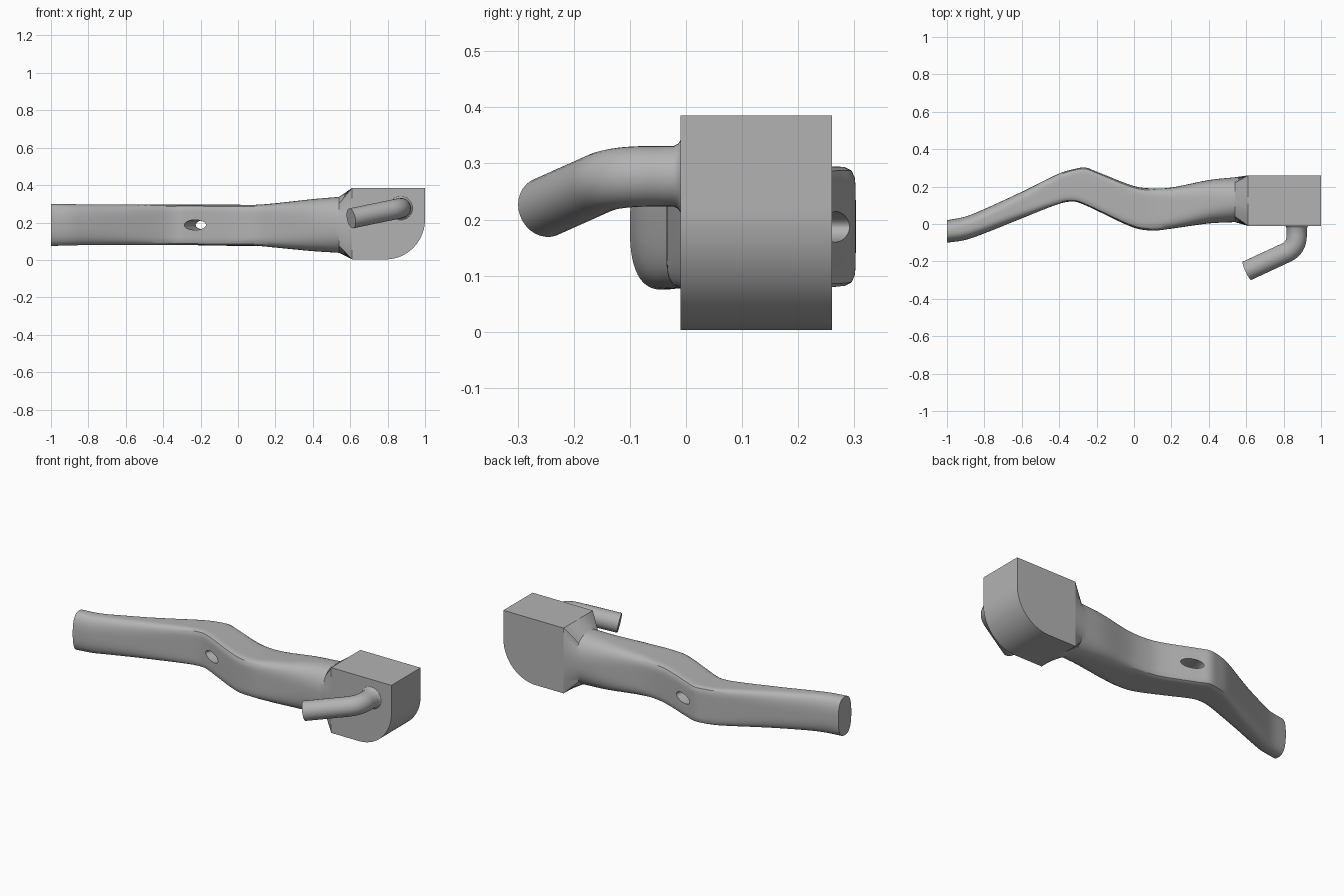
import bpy, bmesh, math
from mathutils import Vector, Matrix

cube = bpy.data.objects.get("Cube")
if cube:
    bpy.data.objects.remove(cube)

grey = bpy.data.materials.new("plain grey")
grey.use_nodes = True
colour = (0.45, 0.45, 0.45, 1)
grey.diffuse_color = colour
grey.node_tree.nodes["Principled BSDF"].inputs["Base Color"].default_value = colour


def finish(bm, name):
    """Turn a bmesh into a named grey object."""
    bmesh.ops.recalc_face_normals(bm, faces=bm.faces)
    mesh = bpy.data.meshes.new(name)
    bm.to_mesh(mesh)
    bm.free()
    mesh.materials.append(grey)
    obj = bpy.data.objects.new(name, mesh)
    bpy.context.collection.objects.link(obj)
    return obj


def activate(obj):
    bpy.ops.object.select_all(action='DESELECT')
    obj.select_set(True)
    bpy.context.view_layer.objects.active = obj


def smooth(obj, degrees=25):
    activate(obj)
    bpy.ops.object.shade_smooth_by_angle(angle=math.radians(degrees))


def loft(rings, name):
    """Skin a list of closed rings and cap both ends."""
    bm = bmesh.new()
    loops = [[bm.verts.new(p) for p in ring] for ring in rings]
    for a, b in zip(loops, loops[1:]):
        for i in range(len(a)):
            j = (i + 1) % len(a)
            bm.faces.new((a[i], a[j], b[j], b[i]))
    bm.faces.new(loops[0])
    bm.faces.new(loops[-1])
    return finish(bm, name)


def section(x, y_low, y_high, z_low, z_high, power, count=64):
    """Superellipse slice; a high power gives a squarer shape."""
    ring = []
    for i in range(count):
        angle = math.tau * i / count
        c, s = math.cos(angle), math.sin(angle)
        r = (abs(c) ** power + abs(s) ** power) ** (-1 / power)
        ring.append(Vector((x,
                            (y_low + y_high) / 2 + r * c * (y_high - y_low) / 2,
                            (z_low + z_high) / 2 + r * s * (z_high - z_low) / 2)))
    return ring


def spline(rows, steps):
    """Smoothly interpolate rows whose first value is the position."""
    def slope(k, c):
        a, b = rows[max(k - 1, 0)], rows[min(k + 1, len(rows) - 1)]
        return (b[c] - a[c]) / (b[0] - a[0])
    result = []
    for k in range(len(rows) - 1):
        p, q = rows[k], rows[k + 1]
        h = q[0] - p[0]
        for step in range(steps):
            t = step / steps
            ease = t * t * (3 - 2 * t)
            row = [p[0] + h * t]
            for c in range(1, len(p)):
                row.append(p[c] + (q[c] - p[c]) * ease
                           + h * slope(k, c) * t * (1 - t) ** 2
                           - h * slope(k + 1, c) * t * t * (1 - t))
            result.append(row)
    return result + [rows[-1]]


# Handle: position, y range, z range, squareness
stations = [
    (-1, -.1, .02, .075, .3, 2.6),
    (-.9, -.085, .04, .077, .298, 2.7),
    (-.8, -.05, .08, .08, .297, 3),
    (-.6, .03, .172, .08, .296, 4),
    (-.4, .108, .27, .08, .295, 7),
    (-.32, .12, .294, .08, .295, 9),
    (-.26, .1, .302, .08, .295, 9),
    (-.2, .072, .28, .078, .295, 9),
    (0, -.02, .203, .075, .295, 8),
    (.1, -.035, .19, .075, .295, 7),
    (.2, -.025, .195, .066, .303, 5),
    (.4, .003, .235, .047, .325, 3),
    (.54, .01, .25, .038, .337, 2.4),
]
rings = [section(*row) for row in spline(stations, 6)]
# Flared collar that meets the square head
rings.append(section(.61, -.01, .26, .003, .385, 200))
handle = loft(rings, "handle")

# Slanted oval hole through the handle
bm = bmesh.new()
bmesh.ops.create_cone(bm, cap_ends=True, segments=40, radius1=1, radius2=1, depth=1)
bmesh.ops.scale(bm, verts=bm.verts, vec=(.067, .027, .6))
bmesh.ops.rotate(bm, verts=bm.verts, matrix=Matrix.Rotation(math.pi / 2, 3, 'X'))
for v in bm.verts:
    v.co.x += v.co.y * .34
bmesh.ops.translate(bm, verts=bm.verts, vec=(-.197, .18, .187))
cutter = finish(bm, "hole_cutter")
cutter.hide_render = True
cut = handle.modifiers.new("hole", 'BOOLEAN')
cut.operation = 'DIFFERENCE'
cut.solver = 'EXACT'
cut.object = cutter
activate(handle)
bpy.ops.object.modifier_apply(modifier=cut.name)
bpy.data.objects.remove(cutter)
smooth(handle)

# Head block with one rounded lower corner
profile = [(.61, .385), (.61, .003), (.79, .003)]
for i in range(1, 25):
    a = math.pi / 2 * i / 24
    profile.append((.79 + .21 * math.sin(a), .218 - .215 * math.cos(a)))
profile.append((1, .385))
head = loft([[(x, y, z) for x, z in profile] for y in (-.01, .26)], "head_block")
smooth(head)

# Bent side rod with a small flare where it joins the head
start, corner, tip = (Vector(p) for p in
                      ((.87, .01, .277), (.87, -.127, .277), (.605, -.25, .222)))
first, last = (start - corner).normalized(), (tip - corner).normalized()
normal = first.cross(last).normalized()
path = [(start, .064), (Vector((.87, -.01, .277)), .064),
        (Vector((.87, -.014, .277)), .058), (Vector((.87, -.022, .277)), .054)]
bend = .065
for i in range(13):
    t = i / 12
    path.append((corner + first * bend * (1 - t) ** 2 + last * bend * t * t, .054))
path.append((tip, .054))
rod_rings = []
for k, (point, radius) in enumerate(path):
    before, after = path[max(k - 1, 0)][0], path[min(k + 1, len(path) - 1)][0]
    side = normal.cross((after - before).normalized())
    rod_rings.append([point + radius * (normal * math.cos(a) + side * math.sin(a))
                      for a in (math.tau * i / 32 for i in range(32))])
rod = loft(rod_rings, "side_rod")
smooth(rod, 40)
